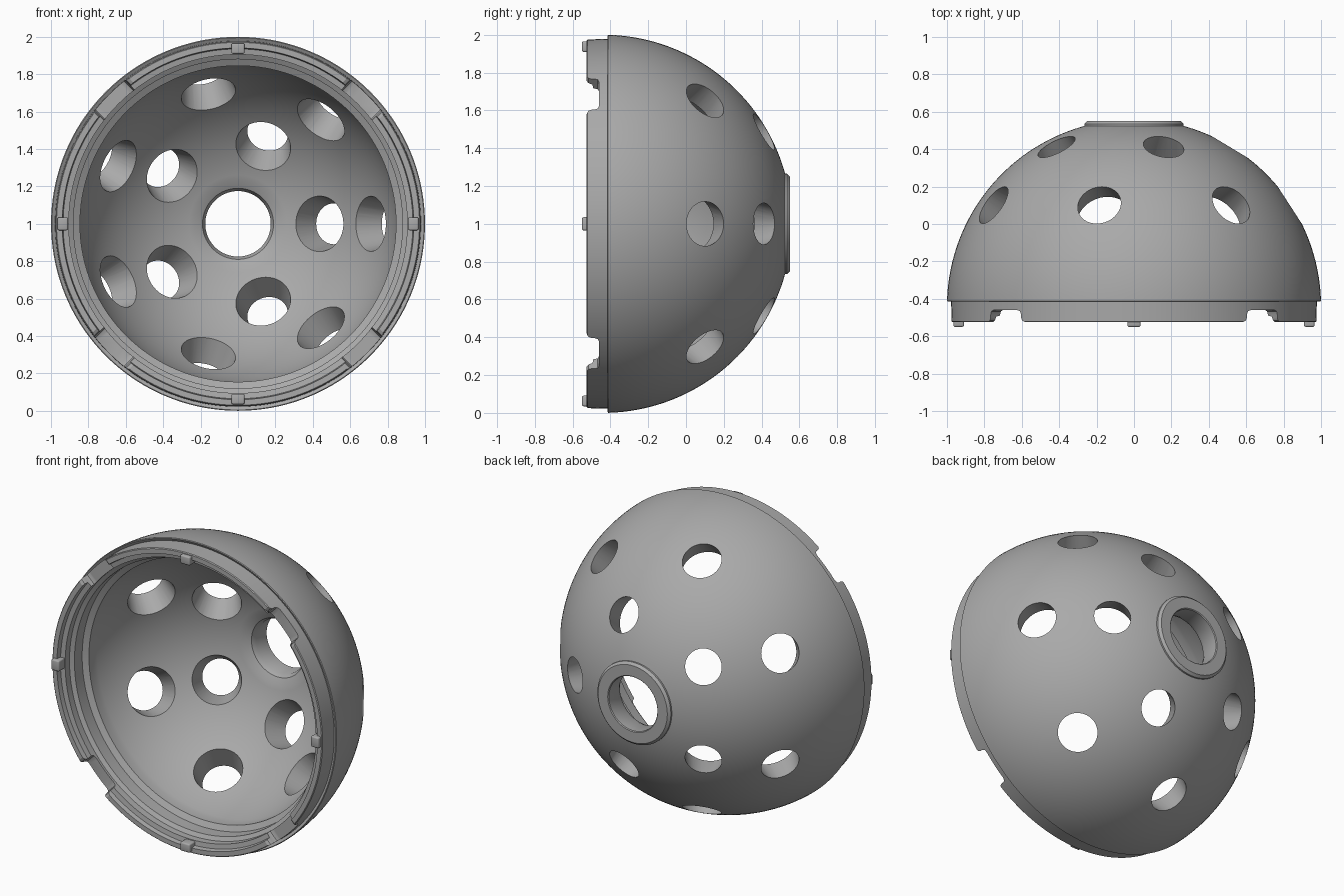
import bpy, bmesh
from math import sin, cos, pi, radians, sqrt
from mathutils import Matrix, Vector

cube = bpy.data.objects.get("Cube")
if cube:
    bpy.data.objects.remove(cube)

SHELL_Y = -0.44                       # sphere centre along the axis
CENTRE = Vector((0, SHELL_Y, 1))
INNER = 0.86

grey = bpy.data.materials.new("plain grey")
grey.use_nodes = True
grey.diffuse_color = (0.4, 0.4, 0.4, 1)
grey.node_tree.nodes["Principled BSDF"].inputs["Base Color"].default_value = grey.diffuse_color


def make_object(name, bm):
    bmesh.ops.recalc_face_normals(bm, faces=bm.faces)
    mesh = bpy.data.meshes.new(name)
    bm.to_mesh(mesh)
    bm.free()
    mesh.materials.append(grey)
    obj = bpy.data.objects.new(name, mesh)
    bpy.context.collection.objects.link(obj)
    return obj


def activate(obj):
    bpy.ops.object.select_all(action='DESELECT')
    obj.select_set(True)
    bpy.context.view_layer.objects.active = obj


def arc(radius, r_from, r_to, steps):
    """Points (distance from axis, y) along the sphere between two distances."""
    a = [sqrt(max(0, radius ** 2 - r ** 2)) for r in (r_from, r_to)]
    t0, t1 = [Vector((r, y)).angle_signed(Vector((0, 1))) for r, y in zip((r_from, r_to), a)]
    pts = []
    for i in range(steps + 1):
        t = abs(t0) + (abs(t1) - abs(t0)) * i / steps
        pts.append((radius * sin(t), SHELL_Y + radius * cos(t)))
    return pts


def revolve(name, profile, segments=144):
    bm = bmesh.new()
    rings = []
    for i in range(segments):
        a = 2 * pi * i / segments
        rings.append([bm.verts.new((r * cos(a), y, 1 + r * sin(a))) for r, y in profile])
    n = len(profile)
    for i in range(segments):
        a, b = rings[i], rings[(i + 1) % segments]
        for j in range(n):
            k = (j + 1) % n
            bm.faces.new((a[j], a[k], b[k], b[j]))
    return make_object(name, bm)


# Dome shell: outside, boss, bore, inside, stepped rim and lip
profile = [(0.978, -0.405), (0.995, -0.415)]
profile += arc(1.0, 0.9996, 0.265, 40)
profile += [(0.265, 0.535), (0.25, 0.55), (0.18, 0.55), (0.175, 0.545),
            (0.175, 0.44), (0.19, 0.41)]
profile += arc(INNER, 0.235, 0.845, 36)
profile += [(0.845, -0.33), (0.88, -0.35), (0.88, -0.43), (0.905, -0.445),
            (0.905, -0.49), (0.935, -0.495), (0.94, -0.525), (0.97, -0.525),
            (0.975, -0.52)]
dome = revolve("dome_shell", profile)

# Tapered round holes in two rings, narrower on the outside
bm = bmesh.new()
for count, tilt, radius in ((5, 31, 0.108), (7, 57, 0.116)):
    slope = (0.145 - radius) / (1 - INNER)
    near, far = 0.8, 1.1
    for i in range(count):
        a, t = 2 * pi * i / count, radians(tilt)
        d = Vector((sin(t) * cos(a), cos(t), sin(t) * sin(a)))
        place = (Matrix.Translation(CENTRE + d * (near + far) / 2)
                 @ d.to_track_quat('Z', 'Y').to_matrix().to_4x4())
        bmesh.ops.create_cone(bm, cap_ends=True, segments=48, depth=far - near,
                              radius1=radius + slope * (1 - near),
                              radius2=radius + slope * (1 - far), matrix=place)
hole_cutter = make_object("hole_cutter", bm)

# Four gaps in the lip, with softened corners
bm = bmesh.new()
half = [(0.09, -0.46), (0.108, -0.467), (0.115, -0.485), (0.115, -0.5),
        (0.122, -0.516), (0.14, -0.526), (0.14, -0.6)]
outline = half + [(-x, y) for x, y in reversed(half)]
for i in range(4):
    turn = Matrix.Translation((0, 0, 1)) @ Matrix.Rotation(radians(45 + 90 * i), 4, 'Y')
    low, high = [[bm.verts.new(turn @ Vector((x, y, z))) for x, y in outline]
                 for z in (0.86, 1.05)]
    bm.faces.new(low)
    bm.faces.new(high)
    n = len(outline)
    for j in range(n):
        k = (j + 1) % n
        bm.faces.new((low[j], low[k], high[k], high[j]))
gap_cutter = make_object("gap_cutter", bm)

for cutter in (hole_cutter, gap_cutter):
    cutter.hide_render = True
    mod = dome.modifiers.new("cut", 'BOOLEAN')
    mod.operation = 'DIFFERENCE'
    mod.solver = 'EXACT'
    mod.object = cutter
    activate(dome)
    bpy.ops.object.modifier_apply(modifier=mod.name)
    bpy.data.objects.remove(cutter)
activate(dome)
bpy.ops.object.shade_smooth_by_angle(angle=radians(28))

# Small locating clips on the lip
for i, side in enumerate(("top", "left", "bottom", "right")):
    bm = bmesh.new()
    turn = Matrix.Translation((0, 0, 1)) @ Matrix.Rotation(pi / 2 * i, 4, 'Y')
    place = turn @ Matrix.Translation((0, -0.515, 0.937)) @ Matrix.Diagonal((0.07, 0.07, 0.056, 1))
    bmesh.ops.create_cube(bm, size=1, matrix=place)
    bmesh.ops.bevel(bm, geom=bm.edges[:], offset=0.009, segments=3, profile=0.5, affect='EDGES')
    clip = make_object(side + "_clip", bm)
    activate(clip)
    bpy.ops.object.shade_smooth_by_angle(angle=radians(40))
